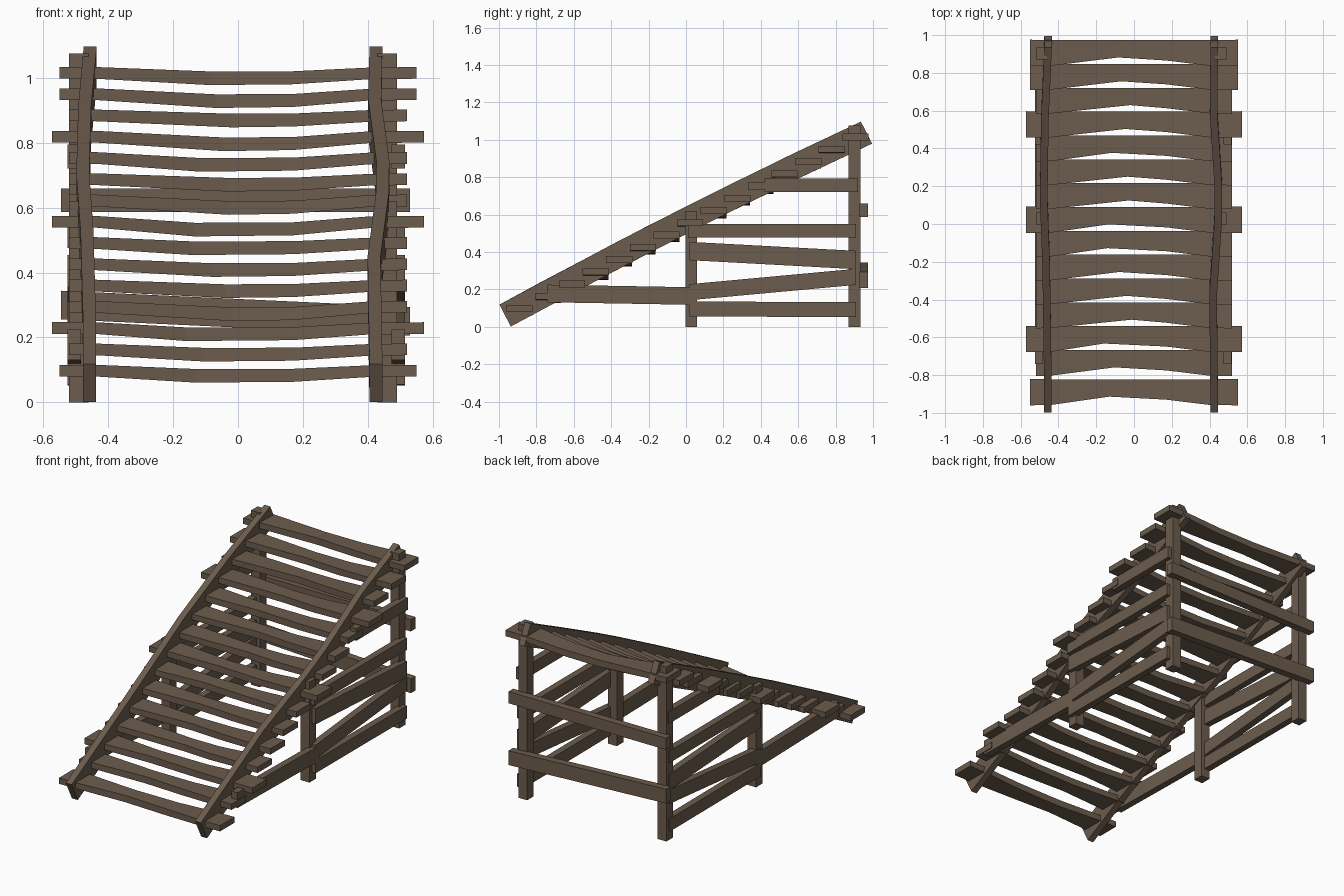
import bpy
import random
from mathutils import Vector

random.seed(4)
cube = bpy.data.objects.get("Cube")
if cube:
    bpy.data.objects.remove(cube)

wood = bpy.data.materials.new("weathered brown wood")
wood.use_nodes = True
colour = (0.15, 0.107, 0.075, 1)
wood.diffuse_color = colour
shader = wood.node_tree.nodes["Principled BSDF"]
shader.inputs["Base Color"].default_value = colour
shader.inputs["Roughness"].default_value = 0.9


def plank(name, sections):
    """Loft a rectangular plank through (centre, half width, half height) sections."""
    verts, faces = [], []
    for centre, a, b in sections:
        c, a, b = Vector(centre), Vector(a), Vector(b)
        verts += [c - a - b, c + a - b, c + a + b, c - a + b]
    for s in range(len(sections) - 1):
        for i in range(4):
            j = (i + 1) % 4
            faces.append((4 * s + i, 4 * s + j, 4 * s + 4 + j, 4 * s + 4 + i))
    n = len(verts)
    faces += [(3, 2, 1, 0), (n - 4, n - 3, n - 2, n - 1)]
    mesh = bpy.data.meshes.new(name)
    mesh.from_pydata(verts, [], faces)
    mesh.materials.append(wood)
    # Make every face point outwards
    import bmesh
    bm = bmesh.new()
    bm.from_mesh(mesh)
    bmesh.ops.recalc_face_normals(bm, faces=bm.faces)
    bm.to_mesh(mesh)
    bm.free()
    obj = bpy.data.objects.new(name, mesh)
    bpy.context.collection.objects.link(obj)
    return obj


# Sloping side beams, slightly crooked: sideways position at fractions of the length
low, high = Vector((0, -0.967, 0.06)), Vector((0, 0.965, 1.038))
slope = (high - low).normalized()
across = Vector((0, -slope.z, slope.y)) * 0.066
bends = {
    "right": [(0, -0.457), (0.12, -0.457), (0.4, -0.465), (0.58, -0.478), (0.8, -0.472), (1, -0.455)],
    "left": [(0, 0.425), (0.32, 0.419), (0.52, 0.445), (0.62, 0.446), (0.82, 0.421), (1, 0.425)],
}
for side, bend in bends.items():
    sections = []
    for t, x in bend:
        centre = low.lerp(high, t) + Vector((x, 0, 0.02 * t * (1 - t) * 4))
        sections.append((centre, (0.02, 0, 0), across))
    plank(side + "_stair_beam", sections)

# Sagging treads, narrower in the middle
reach = {0: 0.55, 2: 0.573, 7: 0.573, 11: 0.573, 13: 0.55, 14: 0.55}
for i in range(15):
    y = -0.89 if i == 0 else -0.735 + 0.1262 * (i - 1)
    z = 0.098 + 0.0655 * i
    end = reach.get(i, 0.52)
    dip = random.uniform(-0.17, 0.0)
    sag = random.uniform(0.015, 0.025)
    rows = [(-end, 0, 0, 0.07, 0.018),
            (-0.44, 0, 0, 0.068, 0.018),
            (dip, 0.022, sag, 0.046, 0.021),
            (0.17, 0.014, sag * 0.9, 0.054, 0.02),
            (0.4, 0, 0.002, 0.068, 0.018),
            (end, 0, 0, 0.07, 0.018)]
    plank("tread_%02d" % (i + 1),
          [((x, y + dy, z - dz), (0, wy, 0), (0, 0, hz)) for x, dy, dz, wy, hz in rows])

# Posts
for side, x in (("right", -0.49), ("left", 0.46)):
    for place, y, top in (("front", 0.028, 0.62), ("back", 0.902, 1.075)):
        plank("%s_%s_post" % (side, place),
              [((x, y, z), (0.03, 0, 0), (0, 0.032, 0)) for z in (0, top)])

# Side rails: start y, start z, end y, end z, half height
rails = {
    "bottom_rail": (0.02, 0.095, 0.91, 0.092, 0.04),
    "lower_slanted_rail": (0.02, 0.185, 0.91, 0.267, 0.043),
    "upper_slanted_rail": (0.02, 0.405, 0.91, 0.357, 0.049),
    "middle_rail": (0.01, 0.513, 0.91, 0.513, 0.037),
    "top_rail": (0.42, 0.757, 0.92, 0.757, 0.037),
    "ground_brace": (-0.74, 0.178, 0.06, 0.164, 0.047),
}
for side, x in (("right", -0.504), ("left", 0.494)):
    for name, (y0, z0, y1, z1, h) in rails.items():
        plank(side + "_" + name,
              [((x, y, z), (0.021, 0, 0), (0, 0, h)) for y, z in ((y0, z0), (y1, z1))])

# Back rails
for name, z0, z1, h in (("upper", 0.623, 0.623, 0.036), ("lower", 0.3, 0.25, 0.044)):
    plank(name + "_back_rail",
          [((x, 0.95, z), (0, 0.023, 0), (0, 0, h)) for x, z in ((-0.545, z0), (0.53, z1))])
